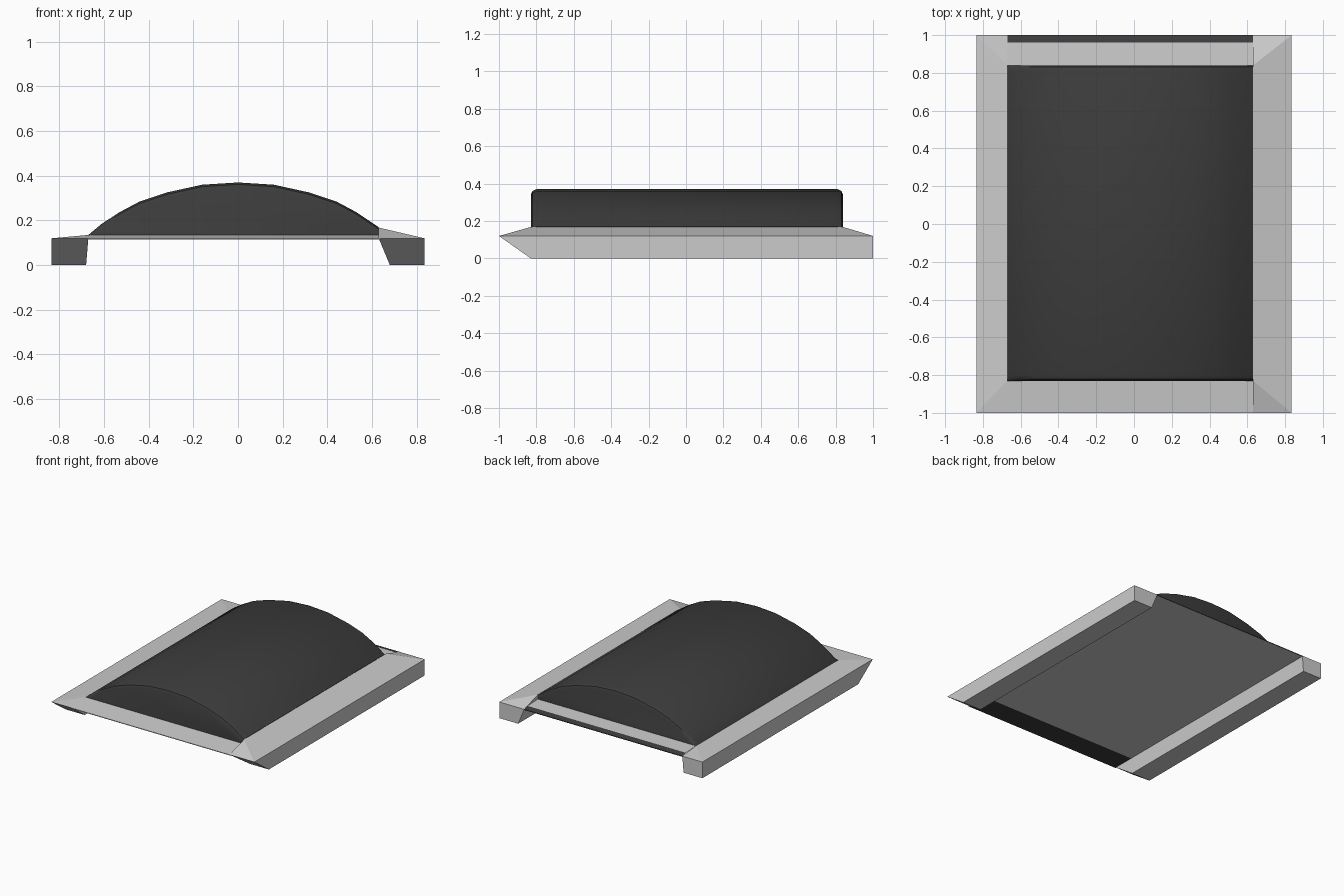
import bpy, bmesh, math

if "Cube" in bpy.data.objects:
    bpy.data.objects.remove(bpy.data.objects["Cube"])

Y0, Y1 = -0.83, 0.84      # cushion ends
BASE = 0.115              # level of the floor panel

dark = bpy.data.materials.new("dark_cover")
dark.diffuse_color = (0.045, 0.045, 0.045, 1)
dark.use_nodes = True
dark.node_tree.nodes["Principled BSDF"].inputs["Base Color"].default_value = dark.diffuse_color


def finish(name, bm, mat=None, smooth=False):
    bmesh.ops.recalc_face_normals(bm, faces=bm.faces)
    me = bpy.data.meshes.new(name)
    bm.to_mesh(me)
    bm.free()
    ob = bpy.data.objects.new(name, me)
    bpy.context.collection.objects.link(ob)
    if mat:
        me.materials.append(mat)
    if smooth:
        bpy.ops.object.select_all(action='DESELECT')
        ob.select_set(True)
        bpy.context.view_layer.objects.active = ob
        bpy.ops.object.shade_smooth_by_angle(angle=math.radians(35))
    return ob


def rail(name, s, inner, foot, z_in):
    """Mitred side rail with an undercut front end; s is the side."""
    pts = [(inner, Y0, z_in), (inner, Y1, z_in),
           (inner, -1, 0.12), (inner, 1, 0.12),
           (0.835, -1, 0.12), (0.835, 1, 0.12),
           (foot, Y0, 0), (0.835, Y0, 0), (foot, 1, 0), (0.835, 1, 0)]
    bm = bmesh.new()
    vs = [bm.verts.new((s * x, y, z)) for x, y, z in pts]
    bmesh.ops.convex_hull(bm, input=vs)
    bmesh.ops.dissolve_limit(bm, angle_limit=0.01, verts=bm.verts, edges=bm.edges)
    finish(name, bm)


def strip(name, x0, x1, section, mat=None):
    """Sheet or bar: a (y, z) section swept across x."""
    bm = bmesh.new()
    a, b = [[bm.verts.new((x, y, z)) for y, z in section] for x in (x0, x1)]
    for i in range(len(section) - 1):
        bm.faces.new((a[i], b[i], b[i + 1], a[i + 1]))
    ob = finish(name, bm, mat)
    # sheets face upward
    if ob.data.polygons[0].normal.z < 0:
        ob.data.flip_normals()


# Side rails
rail("right_rail", 1, 0.63, 0.68, 0.168)
rail("left_rail", -1, 0.67, 0.68, 0.135)

# Domed cushion: arched profile with rounded end rims
profile = [(-0.68, 0.12), (-0.67, 0.135), (-0.61, 0.185), (-0.53, 0.237),
           (-0.44, 0.285), (-0.32, 0.325), (-0.16, 0.36), (0, 0.37),
           (0.16, 0.36), (0.32, 0.325), (0.44, 0.285), (0.53, 0.237),
           (0.63, 0.17), (0.632, 0.12)]
rings = [(Y0, 0.03), (Y0 + 0.009, 0.009), (Y0 + 0.03, 0),
         (Y1 - 0.03, 0), (Y1 - 0.009, 0.009), (Y1, 0.03)]
bm = bmesh.new()
loops = []
for y, drop in rings:
    loops.append([bm.verts.new((x, y, 0.12 if z == 0.12 else max(0.122, z - drop)))
                  for x, z in profile])
for a, b in zip(loops, loops[1:]):
    for i in range(len(profile) - 1):
        bm.faces.new((a[i], a[i + 1], b[i + 1], b[i]))
bm.faces.new(loops[0])
bm.faces.new(loops[-1])
finish("domed_cushion", bm, dark, smooth=True)

# Front and back ledges
strip("front_ledge", -0.67, 0.64, [(-1, BASE), (-1, 0.12), (Y0, 0.135)])
strip("back_ledge", -0.67, 0.64, [(Y1, 0.135), (0.96, 0.13)])
strip("back_lip", -0.67, 0.64, [(0.96, 0.13), (1, 0.12), (1, BASE)], dark)

# Underside
strip("front_underside", -0.675, 0.645, [(-1, BASE), (Y0, BASE)], dark)
strip("floor_panel", -0.675, 0.645, [(Y0, BASE), (1, BASE)])
